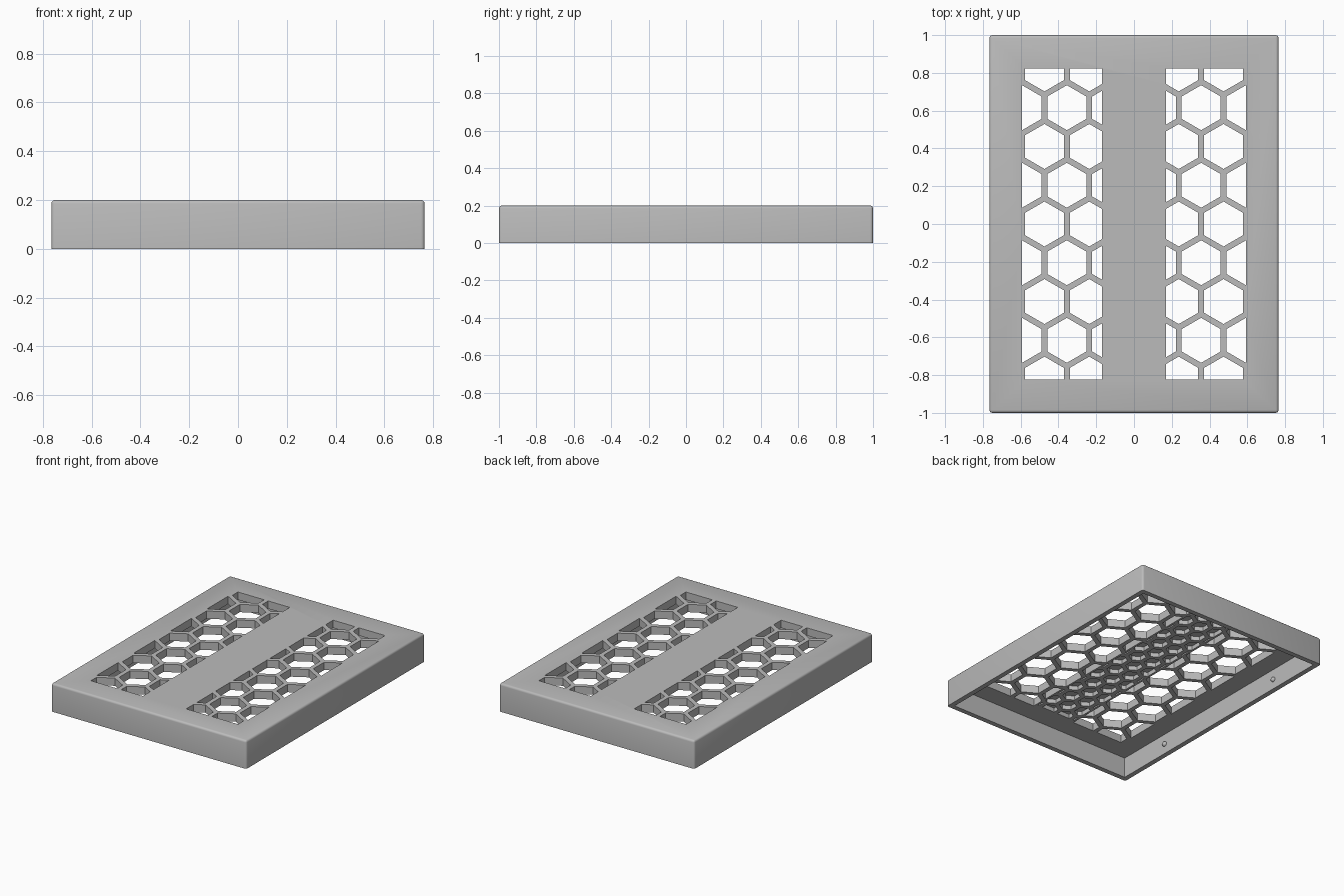
import bpy, bmesh, math
from mathutils import Vector

if "Cube" in bpy.data.objects:
    bpy.data.objects.remove(bpy.data.objects["Cube"])

WIDTH, LENGTH, HEIGHT = 1.53, 2.0, 0.2
WALL, CEILING = 0.035, 0.145
PITCH, RIB = 0.237, 0.031

grey = bpy.data.materials.new("plain_grey")
grey.use_nodes = True
grey.diffuse_color = (0.5, 0.5, 0.5, 1)
grey.node_tree.nodes["Principled BSDF"].inputs["Base Color"].default_value = (0.5, 0.5, 0.5, 1)


def make_object(name, bm):
    bmesh.ops.recalc_face_normals(bm, faces=bm.faces)
    mesh = bpy.data.meshes.new(name)
    bm.to_mesh(mesh)
    bm.free()
    mesh.materials.append(grey)
    obj = bpy.data.objects.new(name, mesh)
    bpy.context.collection.objects.link(obj)
    return obj


def box(name, size_x, size_y, z0, z1, bevel=0):
    bm = bmesh.new()
    bmesh.ops.create_cube(bm, size=1)
    for v in bm.verts:
        v.co = (v.co.x * size_x, v.co.y * size_y, z0 if v.co.z < 0 else z1)
    if bevel:
        edges = [e for e in bm.edges if max(v.co.z for v in e.verts) > z0]
        bmesh.ops.bevel(bm, geom=edges, offset=bevel, segments=3, profile=0.5, affect='EDGES')
    return make_object(name, bm)


def honeycomb(name, pitch, rib, x0, x1, y0, y1, z0, z1):
    """Hexagonal prisms on a staggered grid, trimmed to a rectangle."""
    bm = bmesh.new()
    row_step = pitch * math.sqrt(3) / 2
    radius = (pitch - rib) / math.sqrt(3)
    rows = math.ceil(y1 / row_step) + 1
    for row in range(-rows, rows + 1):
        for col in range(-8, 9):
            cx = (col + 0.5 * (row % 2)) * pitch
            cy = row * row_step
            if not (x0 - pitch < cx < x1 + pitch):
                continue
            corners = [math.radians(30 + 60 * k) for k in range(6)]
            bm.faces.new([bm.verts.new((cx + radius * math.cos(a), cy + radius * math.sin(a), z0))
                          for a in corners])
    for point, normal in (((x0, 0, 0), (-1, 0, 0)), ((x1, 0, 0), (1, 0, 0)),
                          ((0, y0, 0), (0, -1, 0)), ((0, y1, 0), (0, 1, 0))):
        bmesh.ops.bisect_plane(bm, geom=bm.verts[:] + bm.edges[:] + bm.faces[:],
                               plane_co=point, plane_no=normal, clear_outer=True)
    # Drop slivers left by the trimming, then raise the rest into prisms
    slivers = [f for f in bm.faces if f.calc_area() < 0.0002]
    bmesh.ops.delete(bm, geom=slivers, context='FACES')
    grown = bmesh.ops.extrude_face_region(bm, geom=bm.faces[:], use_keep_orig=True)
    bmesh.ops.translate(bm, vec=Vector((0, 0, z1 - z0)),
                        verts=[g for g in grown["geom"] if isinstance(g, bmesh.types.BMVert)])
    return make_object(name, bm)


# Tray-shaped cover: rounded block, hollow underneath, with vents and blind pockets
cover = box("vented_cover", WIDTH, LENGTH, 0, HEIGHT, bevel=0.015)
cutters = [
    box("cavity_cutter", WIDTH - 2 * WALL, LENGTH - 2 * WALL, -0.1, CEILING),
    honeycomb("left_vent_cutter", PITCH, RIB, 0.17, 0.592, -0.823, 0.823, 0.1, 0.3),
    honeycomb("right_vent_cutter", PITCH, RIB, -0.592, -0.17, -0.823, 0.823, 0.1, 0.3),
    honeycomb("pocket_cutter", 0.13, 0.03, -0.155, 0.155, -0.8, 0.8, 0.1, 0.175),
]
for cutter in cutters:
    cutter.hide_render = True
    mod = cover.modifiers.new(cutter.name, 'BOOLEAN')
    mod.operation, mod.solver, mod.object = 'DIFFERENCE', 'EXACT', cutter

# Bake the cuts and discard the cutters
depsgraph = bpy.context.evaluated_depsgraph_get()
baked = bpy.data.meshes.new_from_object(cover.evaluated_get(depsgraph))
cover.modifiers.clear()
cover.data = baked
cover.data.materials.clear()
cover.data.materials.append(grey)
for cutter in cutters:
    bpy.data.objects.remove(cutter)

# Snap bumps on the inner side walls
for side, side_name in ((1, "left"), (-1, "right")):
    for end, end_name in ((-1, "front"), (1, "back")):
        bm = bmesh.new()
        bmesh.ops.create_uvsphere(bm, u_segments=16, v_segments=8, radius=0.018)
        bump = make_object(f"{side_name}_{end_name}_snap_bump", bm)
        bump.location = (side * (WIDTH / 2 - WALL), end * 0.555, 0.07)
        bump.data.shade_smooth()

bpy.ops.object.select_all(action='DESELECT')
cover.select_set(True)
bpy.context.view_layer.objects.active = cover
bpy.ops.object.shade_smooth_by_angle(angle=math.radians(35))
